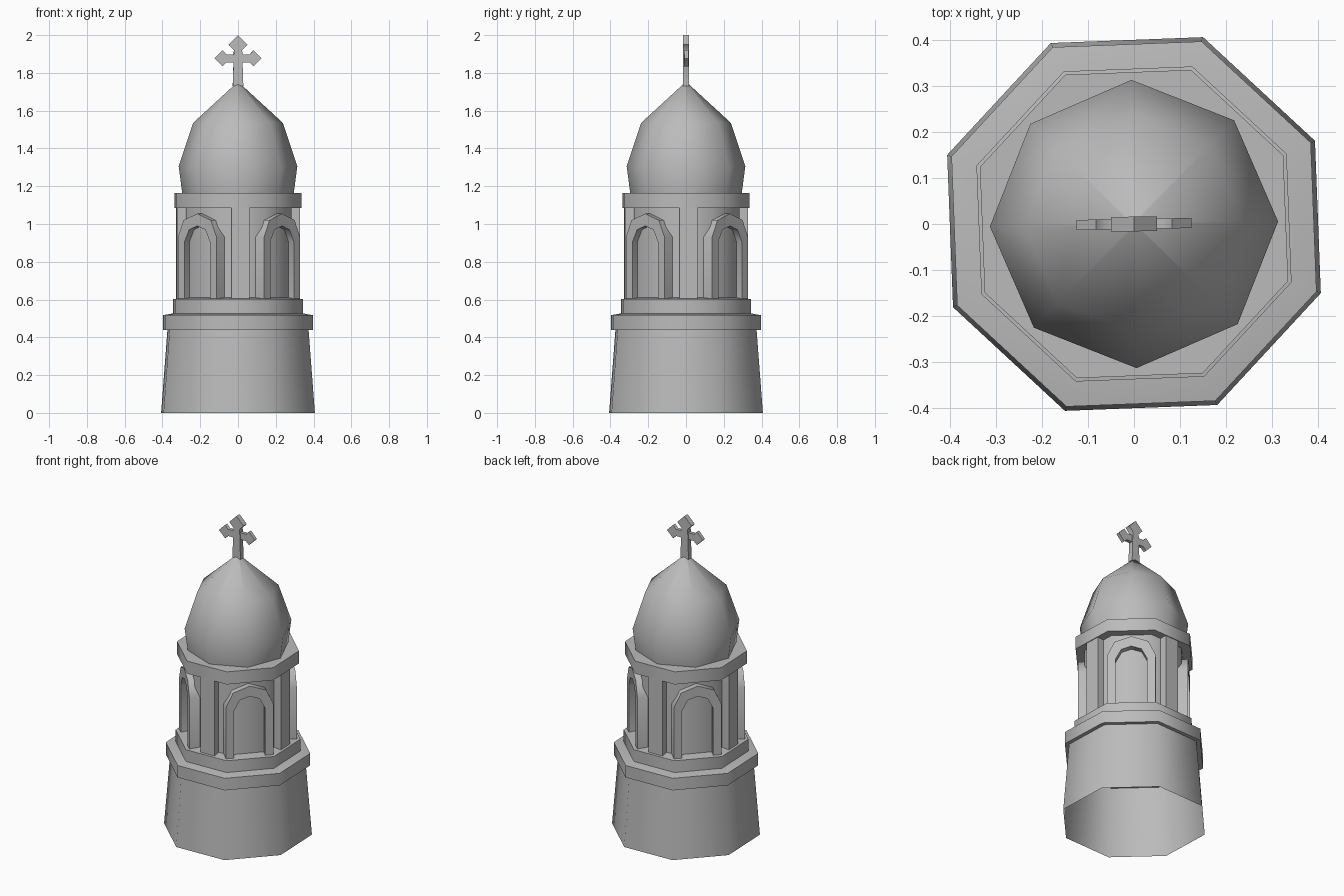
import bpy, bmesh
from math import radians, cos, sin, pi
from mathutils import Matrix

cube = bpy.data.objects.get("Cube")
if cube:
    bpy.data.objects.remove(cube)

stone = bpy.data.materials.new("grey stone")
stone.use_nodes = True
GREY = (0.5, 0.5, 0.5, 1)
stone.diffuse_color = GREY
stone.node_tree.nodes["Principled BSDF"].inputs["Base Color"].default_value = GREY

SIDES = 8
CORNER = 24.7           # direction of an octagon corner
FACE = CORNER + 22.5    # direction of an octagon face


def finish(name, bm):
    bmesh.ops.recalc_face_normals(bm, faces=bm.faces)
    mesh = bpy.data.meshes.new(name)
    bm.to_mesh(mesh)
    bm.free()
    mesh.materials.append(stone)
    obj = bpy.data.objects.new(name, mesh)
    bpy.context.collection.objects.link(obj)
    bpy.ops.object.select_all(action='DESELECT')
    obj.select_set(True)
    bpy.context.view_layer.objects.active = obj
    bpy.ops.object.shade_smooth_by_angle(angle=radians(50))
    return obj


def lathe(name, profile, turn=CORNER, capped=True):
    """Eight-sided body from (radius, height) points."""
    bm = bmesh.new()
    rings = []
    for r, z in profile:
        angles = [radians(turn) + 2 * pi * i / SIDES for i in range(SIDES)]
        rings.append([bm.verts.new((r * cos(a), r * sin(a), z)) for a in angles])
    for low, high in zip(rings, rings[1:]):
        for i in range(SIDES):
            j = (i + 1) % SIDES
            bm.faces.new((low[i], low[j], high[j], high[i]))
    if capped:
        bm.faces.new(rings[0])
        bm.faces.new(rings[-1])
    return finish(name, bm)


def slab(name, outline, near, far, turn):
    """Upright (across, height) outline, thickened between two distances from the axis."""
    bm = bmesh.new()
    face = bm.faces.new([bm.verts.new((near, u, z)) for u, z in outline])
    out = bmesh.ops.extrude_face_region(bm, geom=[face])
    moved = [v for v in out["geom"] if isinstance(v, bmesh.types.BMVert)]
    bmesh.ops.translate(bm, verts=moved, vec=(far - near, 0, 0))
    bm.transform(Matrix.Rotation(radians(turn), 4, 'Z'))
    return finish(name, bm)


def mirrored(half):
    """Complete a symmetric outline from its right half, leaving centre points single."""
    return half + [(-u, z) for u, z in reversed(half) if u > 0]


# Stacked octagonal masonry
lathe("tapered_base", [(.434, 0), (.398, .445)], capped=False)
lathe("base_cornice", [(.424, .44), (.424, .517), (.36, .528)])
lathe("drum_plinth", [(.366, .52), (.366, .602), (.29, .612)])
lathe("drum_wall", [(.303, .6), (.303, 1.1)])
lathe("drum_cap", [(.358, 1.085), (.358, 1.165)])

# Dome
lathe("dome", [(.295, 1.16), (.314, 1.305), (.238, 1.535), (.006, 1.748)], turn=1)

# Arched niche frames on the diagonal faces, piers between them
outer = mirrored([(.14, .605), (.14, .93), (.098, 1.02), (0, 1.055)])
inner = mirrored([(.092, .605), (.092, .905), (.058, .97), (0, .99)])
pier = mirrored([(.048, .605), (.048, 1.09)])
for k in range(4):
    slab(f"niche_frame_{k + 1}", outer + inner[::-1], .25, .318, FACE + 90 * k)
    slab(f"pier_{k + 1}", pier, .25, .326, FACE + 45 + 90 * k)

# Finial cross: thick upright and thinner crossbar, both with pointed ends
upright = mirrored([(.028, 1.73), (.022, 1.92), (.05, 1.95), (0, 2.0)])
slab("cross_upright", upright, -.016, .016, 91)
arm = [(.022, 1.855), (.062, 1.855), (.083, 1.835),
       (.125, 1.877), (.083, 1.92), (.062, 1.898), (.022, 1.898)]
slab("cross_bar", arm + [(-u, z) for u, z in reversed(arm)], -.011, .011, 91)
